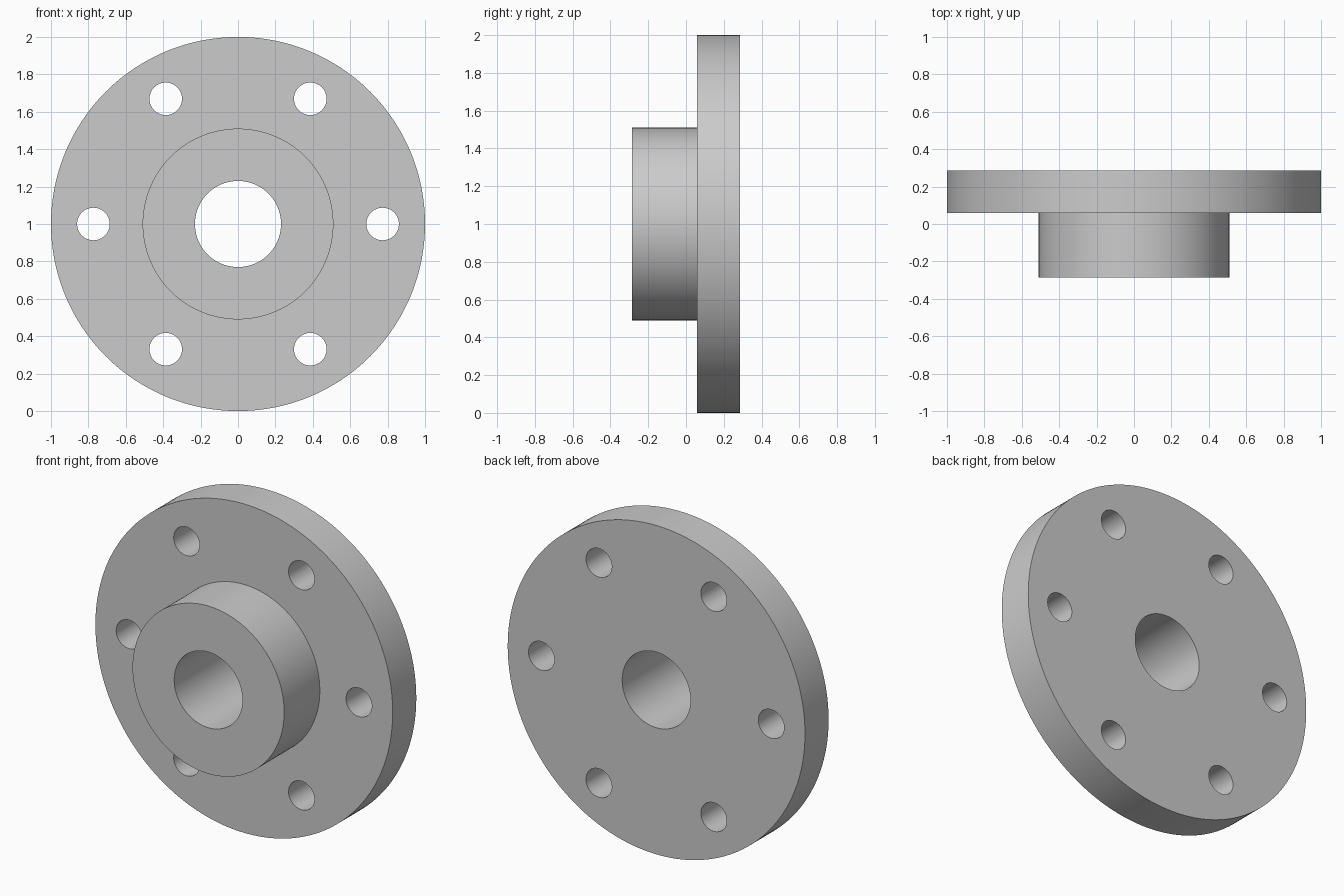
import bpy, bmesh, math

if "Cube" in bpy.data.objects:
    bpy.data.objects.remove(bpy.data.objects["Cube"])

BACK, STEP, FRONT = 0.285, 0.058, -0.285
CZ = 1.0
SEG = 192


def activate(ob):
    bpy.ops.object.select_all(action='DESELECT')
    ob.select_set(True)
    bpy.context.view_layer.objects.active = ob


# Flange and hub: one stepped profile (radius, y) turned around the y axis
profile = [(0.23, FRONT), (0.51, FRONT), (0.51, STEP),
           (1.0, STEP), (1.0, BACK), (0.23, BACK)]
bm = bmesh.new()
rings = []
for i in range(SEG):
    a = 2 * math.pi * i / SEG
    rings.append([bm.verts.new((r * math.cos(a), y, CZ + r * math.sin(a)))
                  for r, y in profile])
n = len(profile)
for i in range(SEG):
    p, q = rings[i], rings[(i + 1) % SEG]
    for j in range(n):
        k = (j + 1) % n
        bm.faces.new((p[j], p[k], q[k], q[j]))
bmesh.ops.recalc_face_normals(bm, faces=bm.faces)
mesh = bpy.data.meshes.new("pipe_flange")
bm.to_mesh(mesh)
bm.free()
flange = bpy.data.objects.new("pipe_flange", mesh)
bpy.context.collection.objects.link(flange)

# Six bolt holes through the disc
for i in range(6):
    a = math.radians(60 * i)
    bpy.ops.mesh.primitive_cylinder_add(
        vertices=64, radius=0.087, depth=0.6,
        location=(0.773 * math.cos(a), 0.17, CZ + 0.773 * math.sin(a)),
        rotation=(math.pi / 2, 0, 0))
    cutter = bpy.context.object
    cutter.name = "bolt_hole_cutter"
    cutter.hide_render = True
    activate(flange)
    mod = flange.modifiers.new("bolt_hole", 'BOOLEAN')
    mod.operation = 'DIFFERENCE'
    mod.solver = 'EXACT'
    mod.object = cutter
    bpy.ops.object.modifier_apply(modifier=mod.name)
    bpy.data.objects.remove(cutter, do_unlink=True)

# Smooth round walls, crisp rims
activate(flange)
bpy.ops.object.shade_smooth_by_angle(angle=math.radians(30))
